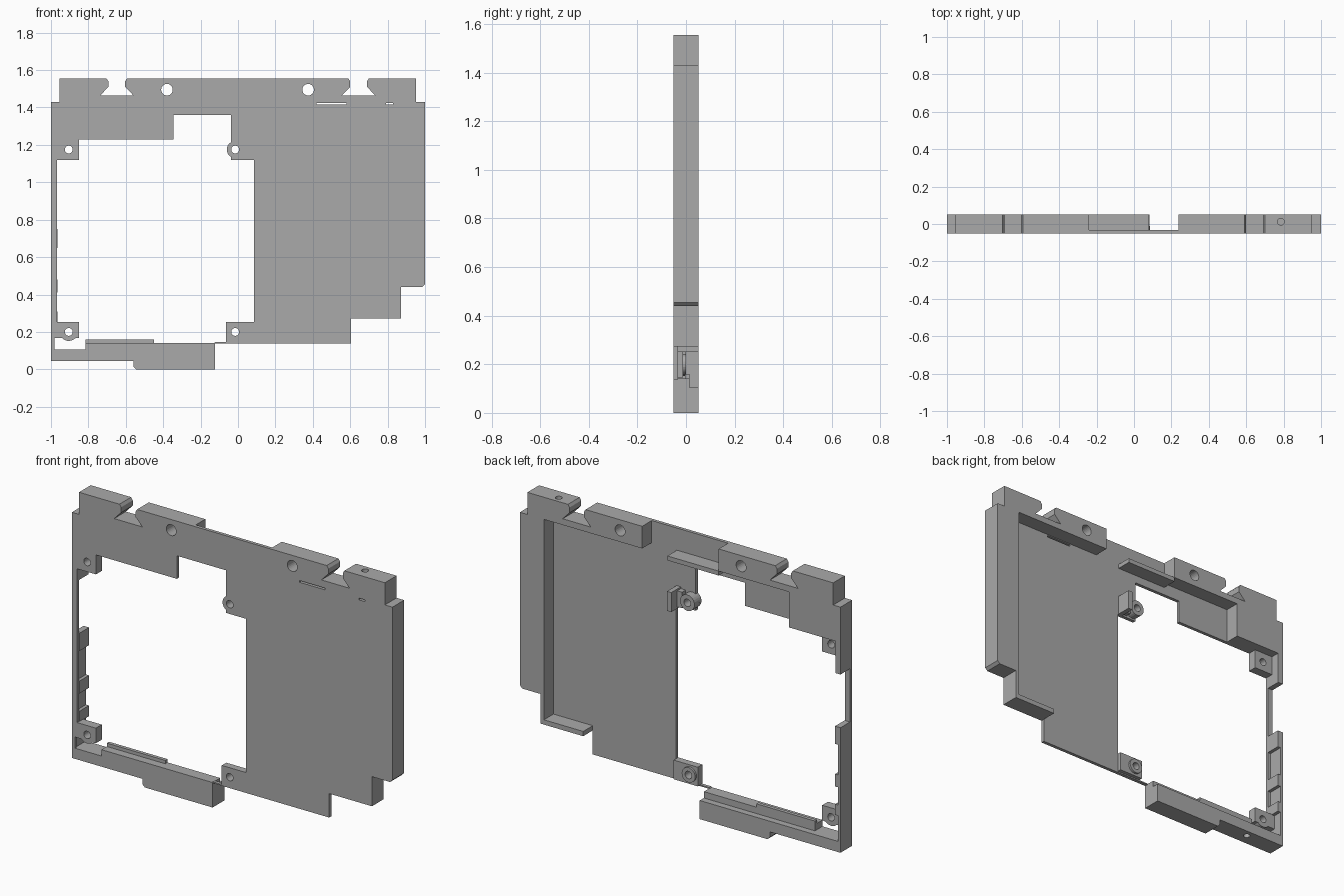
import bpy, bmesh
from math import radians, cos, sin
from mathutils import Matrix

cube = bpy.data.objects.get("Cube")
if cube:
    bpy.data.objects.remove(cube, do_unlink=True)

grey = bpy.data.materials.new("plain grey")
grey.use_nodes = True
grey.diffuse_color = (0.4, 0.4, 0.4, 1)
grey.node_tree.nodes["Principled BSDF"].inputs["Base Color"].default_value = (0.4, 0.4, 0.4, 1)

FRONT, PLATE, BACK = -0.052, -0.033, 0.052


def arc(x, z, r, start=0, end=345, steps=23):
    angles = [radians(start + (end - start) * i / steps) for i in range(steps + 1)]
    return [(x + r * cos(a), z + r * sin(a)) for a in angles]


def rect(x0, x1, z0, z1):
    return [(x0, z0), (x1, z0), (x1, z1), (x0, z1)]


def prism(name, loops, y0=PLATE, y1=BACK):
    """Extrude an outline, with optional hole loops, from y0 to y1."""
    curve = bpy.data.curves.new(name, "CURVE")
    curve.dimensions = "2D"
    curve.fill_mode = "BOTH"
    curve.extrude = (y1 - y0) / 2
    for loop in loops:
        spline = curve.splines.new("POLY")
        spline.points.add(len(loop) - 1)
        spline.use_cyclic_u = True
        for point, (x, z) in zip(spline.points, loop):
            point.co = (x, z, 0, 1)
    temp = bpy.data.objects.new(name + "_profile", curve)
    bpy.context.collection.objects.link(temp)
    graph = bpy.context.evaluated_depsgraph_get()
    mesh = bpy.data.meshes.new_from_object(temp.evaluated_get(graph))
    bpy.data.objects.remove(temp, do_unlink=True)
    bm = bmesh.new()
    bm.from_mesh(mesh)
    bmesh.ops.remove_doubles(bm, verts=bm.verts, dist=0.0001)
    turn = Matrix.Translation((0, (y0 + y1) / 2, 0)) @ Matrix.Rotation(radians(90), 4, "X")
    bmesh.ops.transform(bm, matrix=turn, verts=bm.verts)
    bmesh.ops.recalc_face_normals(bm, faces=bm.faces)
    for face in bm.faces:
        face.smooth = False
    bm.to_mesh(mesh)
    bm.free()
    mesh.materials.clear()
    mesh.materials.append(grey)
    obj = bpy.data.objects.new(name, mesh)
    bpy.context.collection.objects.link(obj)
    return obj


def drill(obj, x, y, z, r, depth):
    """Cut a vertical round hole."""
    bpy.ops.mesh.primitive_cylinder_add(vertices=24, radius=r, depth=depth, location=(x, y, z))
    cutter = bpy.context.object
    cutter.hide_render = True
    mod = obj.modifiers.new("hole", "BOOLEAN")
    mod.operation = "DIFFERENCE"
    mod.solver = "EXACT"
    mod.object = cutter
    bpy.context.view_layer.objects.active = obj
    bpy.ops.object.modifier_apply(modifier=mod.name)
    bpy.data.objects.remove(cutter, do_unlink=True)


# Dovetail notch in the top edge, listed from left to right
notch = [(-0.055, 1.555), (-0.045, 1.54), (-0.045, 1.51), (-0.088, 1.465),
         (0.088, 1.465), (0.045, 1.51), (0.045, 1.54), (0.055, 1.555)]
notch_l = [(x - 0.648, z) for x, z in notch]
notch_r = [(x + 0.645, z) for x, z in notch]

# Front plate outline and openings
outline = ([(-1, 0.045), (-1, 1.43), (-0.955, 1.43), (-0.955, 1.555)] + notch_l + notch_r
           + [(0.953, 1.555), (0.953, 1.43), (1, 1.43), (1, 0.455), (0.985, 0.44),
              (0.872, 0.44), (0.872, 0.273), (0.605, 0.273), (0.605, 0.138),
              (-0.122, 0.138), (-0.122, 0), (-0.545, 0), (-0.56, 0.015), (-0.56, 0.045)])
window = ([(-0.968, 1.12), (-0.85, 1.12), (-0.85, 1.23), (-0.345, 1.23), (-0.345, 1.36),
           (-0.037, 1.36)] + arc(-0.015, 1.175, 0.045, 120, 240, 10)
          + [(-0.037, 1.12), (0.085, 1.12), (0.085, 0.253), (-0.065, 0.253), (-0.065, 0.145),
             (-0.122, 0.145), (-0.126, 0.141), (-0.815, 0.141), (-0.815, 0.105), (-0.98, 0.105),
             (-0.98, 0.168), (-0.945, 0.168)]
          + arc(-0.905, 0.2, 0.048, 225, 315, 8)
          + [(-0.85, 0.168), (-0.85, 0.253), (-0.968, 0.253)])
screws = [arc(x, z, 0.021) for x in (-0.905, -0.015) for z in (1.175, 0.2)]
bar_holes = [arc(x, 1.495, 0.031) for x in (-0.38, 0.375)]
slots = [rect(0.42, 0.58, 1.415, 1.425), rect(0.79, 0.83, 1.415, 1.425)]
prism("front_plate", [outline, window] + screws + bar_holes + slots, FRONT, PLATE)

# Thick blocks along the top edge
prism("top_block_right", [[(-0.955, 1.43), (-0.955, 1.555)] + notch_l
                          + [(-0.24, 1.555), (-0.24, 1.43)], bar_holes[0]])
top_left = prism("top_block_left", [[(0.237, 1.43), (0.237, 1.555)] + notch_r
                                    + [(0.953, 1.555), (0.953, 1.43)], bar_holes[1]])
drill(top_left, 0.785, 0.012, 1.555, 0.018, 0.12)
prism("top_ledge", [rect(-0.24, 0.08, 1.405, 1.43)])
prism("upper_corner_block", [rect(-1, -0.68, 1.23, 1.43)])

# Left side wall with its foot
prism("left_wall", [[(0.85, 1.43), (1, 1.43), (1, 0.455), (0.985, 0.44), (0.872, 0.44),
                     (0.872, 0.273), (0.605, 0.273), (0.605, 0.3), (0.85, 0.3)]])

# Right side rail and its inward teeth
prism("right_rail_lower", [rect(-1, -0.985, 0.105, 0.75)])
prism("right_rail_upper", [rect(-1, -0.968, 1.05, 1.23)])
for i, (z0, z1) in enumerate([(0.65, 0.75), (0.41, 0.48), (0.25, 0.31)]):
    prism(f"rail_tooth_{i + 1}", [rect(-0.985, -0.966, z0, z1)])

# Bottom bar with a raised inner lip
bar = prism("bottom_bar", [[(-1, 0.045), (-1, 0.105), (-0.122, 0.105), (-0.122, 0),
                            (-0.545, 0), (-0.56, 0.015), (-0.56, 0.045)]])
drill(bar, -0.78, 0.012, 0.045, 0.018, 0.08)
prism("bottom_lip", [rect(-0.815, -0.122, 0.105, 0.141)], PLATE, 0.015)
prism("bottom_lip_step", [rect(-0.815, -0.45, 0.141, 0.16)], -0.005, 0.015)

# Screw mounts behind the plate
prism("mount_upper_right", [rect(-0.968, -0.85, 1.12, 1.23), screws[0]], PLATE, 0)
prism("mount_lower_right", [[(-0.985, 0.168), (-0.945, 0.168)] + arc(-0.905, 0.2, 0.048, 225, 315, 8)
                            + [(-0.85, 0.168), (-0.85, 0.253), (-0.985, 0.253)], screws[1]], PLATE, 0)
prism("mount_upper_left", [arc(-0.015, 1.175, 0.045), screws[2]], PLATE, 0.01)
prism("mount_upper_left_web", [rect(0.025, 0.055, 1.13, 1.22)], PLATE, 0)
prism("mount_upper_left_post", [rect(0.055, 0.082, 1.12, 1.23)])
prism("mount_lower_left", [rect(-0.065, 0.085, 0.145, 0.253), screws[3]], PLATE, -0.012)
prism("mount_lower_left_ring", [arc(-0.015, 0.2, 0.042), screws[3]], -0.012, 0)
